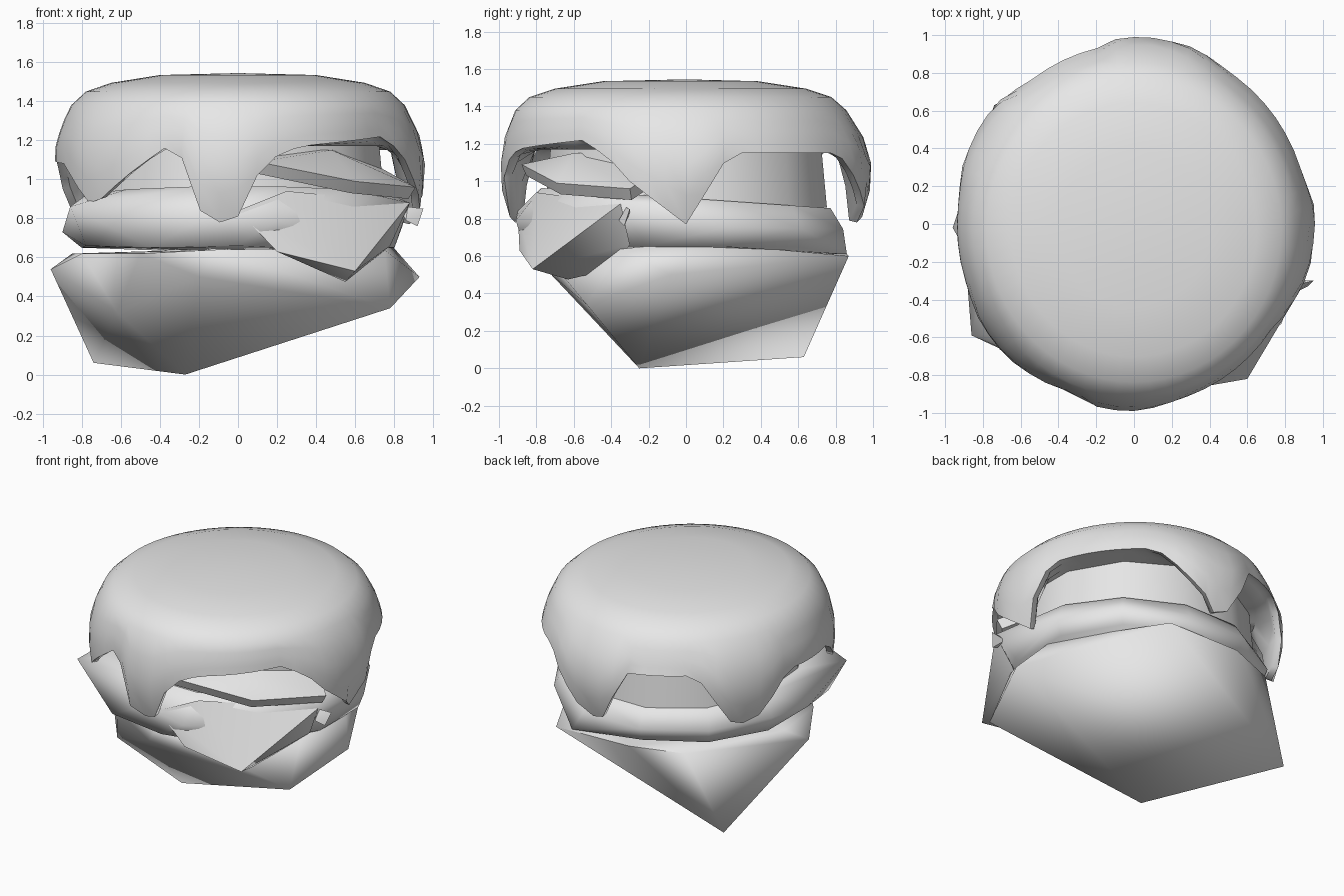
import bpy, bmesh
from math import sin, cos, radians

cube = bpy.data.objects.get("Cube")
if cube:
    bpy.data.objects.remove(cube)

grey = bpy.data.materials.new("plain_grey")
grey.use_nodes = True
grey.diffuse_color = (0.8, 0.8, 0.8, 1)
grey.node_tree.nodes["Principled BSDF"].inputs["Base Color"].default_value = (0.8, 0.8, 0.8, 1)


def finish(name, bm, angle):
    """Turn a bmesh into a smooth-shaded object."""
    bmesh.ops.recalc_face_normals(bm, faces=bm.faces)
    mesh = bpy.data.meshes.new(name)
    bm.to_mesh(mesh)
    bm.free()
    obj = bpy.data.objects.new(name, mesh)
    bpy.context.collection.objects.link(obj)
    mesh.materials.append(grey)
    bpy.ops.object.select_all(action='DESELECT')
    obj.select_set(True)
    bpy.context.view_layer.objects.active = obj
    bpy.ops.object.shade_smooth_by_angle(angle=radians(angle))
    return obj


def ring(radius, z, count, tilt_y=0.0):
    """Points of a circle that may tip towards the back."""
    pts = []
    for i in range(count):
        a = radians(360 * (i + 0.5) / count)
        x, y = radius * cos(a), radius * sin(a)
        pts.append((x, y, z + tilt_y * y))
    return pts


def hull(name, points, angle=50):
    """Faceted solid wrapped around a few points."""
    bm = bmesh.new()
    verts = [bm.verts.new(p) for p in points]
    res = bmesh.ops.convex_hull(bm, input=verts)
    loose = {g for g in res["geom_interior"] + res["geom_unused"]
             if isinstance(g, bmesh.types.BMVert)}
    bmesh.ops.delete(bm, geom=list(loose), context='VERTS')
    return finish(name, bm, angle)


def lookup(table, x):
    """Linear interpolation in a table of pairs."""
    for (x0, y0), (x1, y1) in zip(table, table[1:]):
        if x0 <= x <= x1:
            return y0 + (y1 - y0) * (x - x0) / (x1 - x0)
    return table[0][1] if x < table[0][0] else table[-1][1]


# Bottom bun: lopsided, pointed underneath
hull("bottom_bun", [
    (-0.27, -0.25, 0), (-0.74, 0.63, 0.06), (0.78, -0.53, 0.34), (0.42, 0.87, 0.6),
    (-0.96, -0.02, 0.54), (-0.62, -0.48, 0.32), (-0.2, -0.72, 0.5), (0.93, -0.08, 0.5),
    (0.78, 0.1, 0.67), (0.75, -0.35, 0.64), (-0.85, 0.1, 0.62), (-0.8, -0.3, 0.62),
    (-0.5, -0.66, 0.62), (-0.1, -0.78, 0.64), (-0.5, 0.73, 0.6), (-0.15, 0.86, 0.61)], 85)

# Filling: thick disc, with a corner hanging at the front left
hull("filling", ring(0.8, 0.91, 12, -0.07) + ring(0.87, 0.76, 12, -0.02)
     + ring(0.83, 0.65, 12) + [
    (-0.86, -0.59, 0.86), (0.3, 0.86, 0.61), (0.88, -0.35, 0.88), (-0.1, -0.9, 0.84),
    (0.2, -0.91, 0.79), (-0.45, -0.78, 0.65), (0, -0.87, 0.66), (-0.9, -0.1, 0.73),
    (-0.78, -0.5, 0.66)], 60)
hull("hanging_corner", [
    (0.6, -0.82, 0.53), (0.55, -0.63, 0.475), (0.6, -0.4, 0.53), (0.2, -0.89, 0.63),
    (0.0, -0.9, 0.84), (0.2, -0.7, 0.63), (0.88, -0.35, 0.88), (0.78, -0.3, 0.66),
    (0.25, -0.8, 0.94)], 60)

# Upper slice, with a thin tilted lip showing at the front left
hull("upper_slice", ring(0.78, 0.86, 12) + ring(0.75, 1.17, 12))
lip = [(0.1, -0.88, 1.09), (0.6, -0.69, 0.99), (0.91, -0.3, 0.96), (0.55, 0, 1.16),
       (0.1, -0.5, 1.16), (0.48, -0.6, 1.15)]
hull("slice_lip", lip + [(x * 0.96, y * 0.97, z - 0.06) for x, y, z in lip])

# Small loose scrap on the side
hull("side_scrap", [(0.87, -0.32, 0.86), (0.95, -0.3, 0.85), (0.92, -0.33, 0.76),
                    (0.86, -0.36, 0.79), (0.84, -0.3, 0.83)])

# Top bun with dripping glaze: lower edge height by angle
edge = [(0, 0.77), (14, 1.15), (58, 1.15), (72, 0.95), (84, 0.78), (90, 0.81), (102, 1.17),
        (130, 1.18), (144, 0.83), (150, 0.79), (156, 0.84), (170, 1.1), (200, 1.08),
        (216, 0.88), (222, 0.9), (246, 1.16), (250, 1.2), (258, 0.84), (264, 0.78),
        (270, 0.81), (278, 1.09), (290, 1.17), (325, 1.22), (335, 1.12), (342, 1.0), (360, 0.77)]
outline = [(0.77, 0.88), (0.85, 0.94), (1.05, 0.96), (1.17, 0.95), (1.28, 0.91), (1.38, 0.855)]
lean = [(1.15, 0), (1.4, -0.03)]
bm = bmesh.new()
steps = 60
columns = []
for i in range(steps):
    deg = 360 * i / steps
    low = lookup(edge, deg)
    prof = [(0.4, 1.535), (0.65, 1.495), (0.78, 1.45)]
    for t in (0, 0.25, 0.5, 0.75, 1):
        z = 1.38 + (low - 1.38) * t
        recess = 0.03 * t * max(0, low - 0.9) / 0.3
        prof.append((lookup(outline, z) - recess, z))
    rim = prof[-1][0]
    prof += [(rim - 0.04, low + 0.01), (rim - 0.06, (low + 1.17) / 2), (0.78, 1.17)]
    a = radians(deg)
    columns.append([bm.verts.new((r * cos(a), 1.035 * r * sin(a) + lookup(lean, z), z))
                    for r, z in prof])
top = bm.verts.new((0, 0, 1.545))
under = bm.verts.new((0, 0, 1.17))
for c, d in zip(columns, columns[1:] + columns[:1]):
    bm.faces.new((top, c[0], d[0]))
    bm.faces.new((under, d[-1], c[-1]))
    for j in range(len(c) - 1):
        bm.faces.new((c[j], c[j + 1], d[j + 1], d[j]))
finish("glazed_top_bun", bm, 60)
